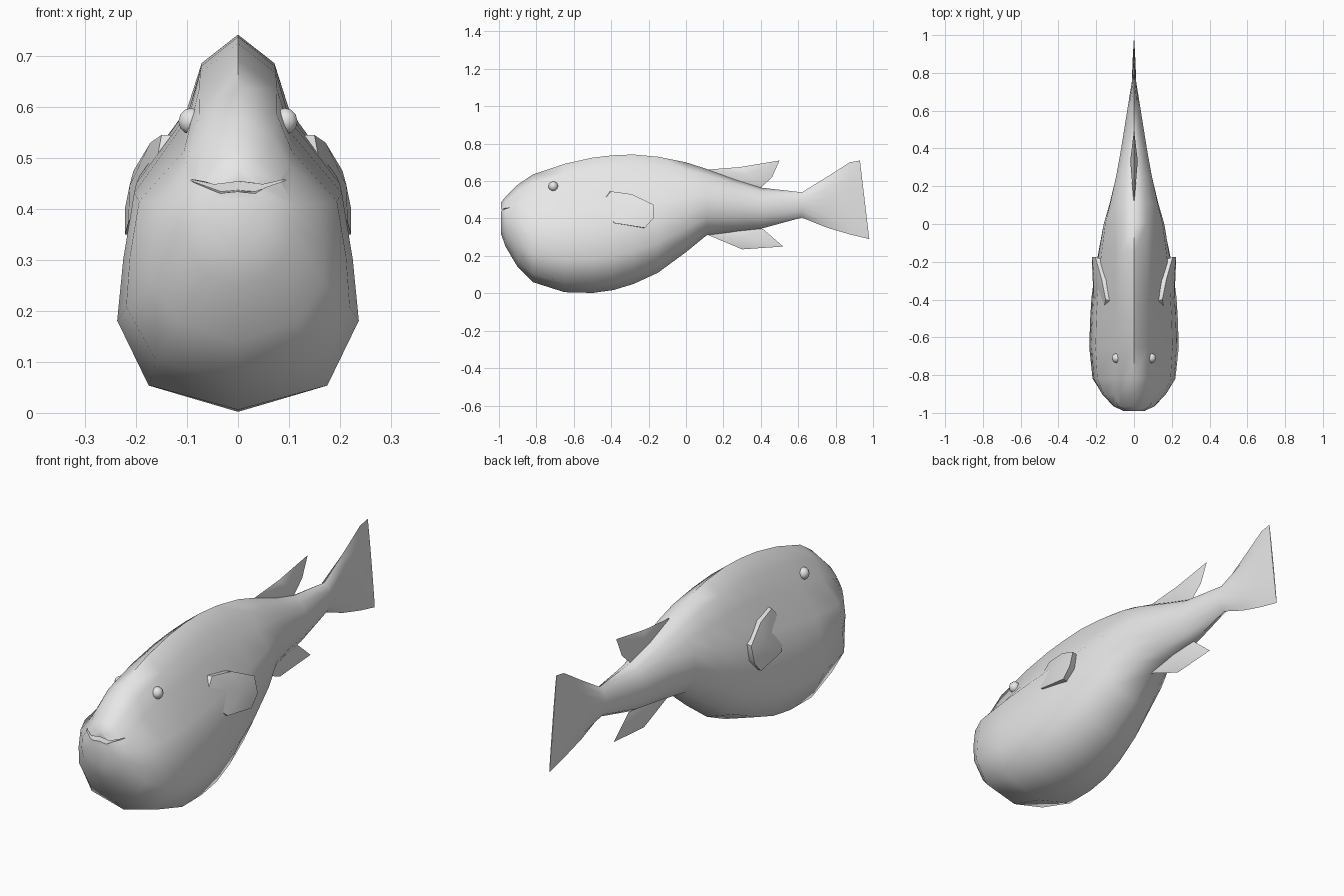
import bpy, bmesh, math
from mathutils import Vector

if "Cube" in bpy.data.objects:
    bpy.data.objects.remove(bpy.data.objects["Cube"])

GREY = (0.8, 0.8, 0.8, 1)
skin = bpy.data.materials.new("plain grey")
skin.use_nodes = True
skin.diffuse_color = GREY
skin.node_tree.nodes["Principled BSDF"].inputs["Base Color"].default_value = GREY


def finish(name, bm, angle=60):
    bmesh.ops.recalc_face_normals(bm, faces=bm.faces)
    me = bpy.data.meshes.new(name)
    bm.to_mesh(me)
    bm.free()
    ob = bpy.data.objects.new(name, me)
    bpy.context.collection.objects.link(ob)
    me.materials.append(skin)
    smooth(ob, angle)
    return ob


def smooth(ob, angle):
    bpy.ops.object.select_all(action='DESELECT')
    ob.select_set(True)
    bpy.context.view_layer.objects.active = ob
    bpy.ops.object.shade_smooth_by_angle(angle=math.radians(angle))


# Half cross-sections from back to belly: (height fraction, width fraction)
BELLY = [(1, 0), (.92, .32), (.79, .44), (.62, .86), (.43, .95), (.255, 1), (.07, .74), (0, 0)]
OVAL = [(1, 0), (.91, .5), (.77, .82), (.6, 1), (.43, 1), (.27, .88), (.1, .55), (0, 0)]

# Body and tail stations: y, top, bottom, half width, ovalness, slant of the station
STATIONS = [
    (-.99, .485, .32, .055, .9, 0), (-.965, .515, .25, .11, .8, 0),
    (-.90, .58, .14, .175, .4, 0), (-.82, .635, .06, .222, .1, 0),
    (-.65, .692, .006, .237, 0, 0), (-.50, .725, .002, .232, 0, 0),
    (-.39, .738, .017, .225, 0, 0), (-.28, .742, .05, .213, .08, 0),
    (-.15, .73, .11, .193, .2, 0), (0, .70, .22, .165, .45, 0),
    (.11, .665, .31, .13, .75, 0), (.25, .615, .325, .095, 1, 0),
    (.40, .565, .345, .068, 1, 0), (.62, .54, .405, .033, 1, 0),
    (.75, .62, .352, .012, 1, 0), (.875, .70, .315, .007, 1, 0),
    (.955, .71, .29, .002, 1, -.05)]


def ring(y, top, bot, w, oval, slant):
    half = []
    for (f0, x0), (f1, x1) in zip(BELLY, OVAL):
        f, x = f0 + (f1 - f0) * oval, x0 + (x1 - x0) * oval
        half.append(Vector((x * w, y + slant * (f - .5), bot + f * (top - bot))))
    return half + [Vector((-p.x, p.y, p.z)) for p in half[-2:0:-1]]


bm = bmesh.new()
rings = [[bm.verts.new(p) for p in ring(*s)] for s in STATIONS]
for a, b in zip(rings, rings[1:]):
    for i in range(len(a)):
        j = (i + 1) % len(a)
        bm.faces.new((a[i], a[j], b[j], b[i]))
bm.faces.new(rings[0])
bm.faces.new(rings[-1])
body = finish("body", bm)

# Mouth slit: a crescent cut into the snout
crescent = [(-.115, .468), (-.05, .446), (0, .455), (.05, .446), (.115, .468),
            (.035, .422), (0, .427), (-.035, .422)]
bm = bmesh.new()
front = [bm.verts.new((x, -1.1, z)) for x, z in crescent]
rear = [bm.verts.new((x * .95, -.945, .452 + (z - .452) * .6)) for x, z in crescent]
for i in range(8):
    j = (i + 1) % 8
    bm.faces.new((front[i], front[j], rear[j], rear[i]))
bm.faces.new(front)
bm.faces.new(rear)
cutter = finish("mouth_cutter", bm)
cutter.hide_render = True
mod = body.modifiers.new("mouth", 'BOOLEAN')
mod.operation = 'DIFFERENCE'
mod.solver = 'EXACT'
mod.object = cutter
bpy.context.view_layer.objects.active = body
bpy.ops.object.modifier_apply(modifier=mod.name)
bpy.data.objects.remove(cutter)
smooth(body, 60)


# Upright fins: an outline in the middle plane, thickened at its centre
def upright_fin(name, outline, thick):
    bm = bmesh.new()
    rim = [bm.verts.new((0, y, z)) for y, z in outline]
    mid = sum((v.co for v in rim), Vector()) / len(rim)
    for s in (-1, 1):
        c = bm.verts.new((s * thick, mid.y, mid.z))
        for i in range(len(rim)):
            bm.faces.new((rim[i], rim[(i + 1) % len(rim)], c))
    finish(name, bm)


upright_fin("dorsal_fin", [(.10, .66), (.29, .675), (.5, .71), (.46, .62), (.40, .565), (.25, .59)], .02)
upright_fin("anal_fin", [(.11, .315), (.3, .235), (.52, .25), (.41, .345), (.25, .35)], .02)

# Side fins: slanted paddles that stand off the flank at the rear
PADDLE = [(.165, -.47, .465), (.15, -.40, .545), (.172, -.29, .53), (.205, -.175, .475),
          (.222, -.175, .40), (.222, -.22, .35), (.215, -.38, .375)]
for side, s in (("left", 1), ("right", -1)):
    bm = bmesh.new()
    rim = [bm.verts.new((s * x, y, z)) for x, y, z in PADDLE]
    root = [bm.verts.new((s * (x - .06), y - .02, z)) for x, y, z in PADDLE]
    c = bm.verts.new((s * .213, -.28, .445))
    for i in range(7):
        j = (i + 1) % 7
        bm.faces.new((rim[i], rim[j], c))
        bm.faces.new((rim[i], rim[j], root[j], root[i]))
    bm.faces.new(root)
    finish(side + "_side_fin", bm, 40)

    # Eyes
    bm = bmesh.new()
    bmesh.ops.create_uvsphere(bm, u_segments=10, v_segments=6, radius=.026)
    bmesh.ops.translate(bm, verts=bm.verts, vec=(s * .092, -.71, .572))
    finish(side + "_eye", bm)
